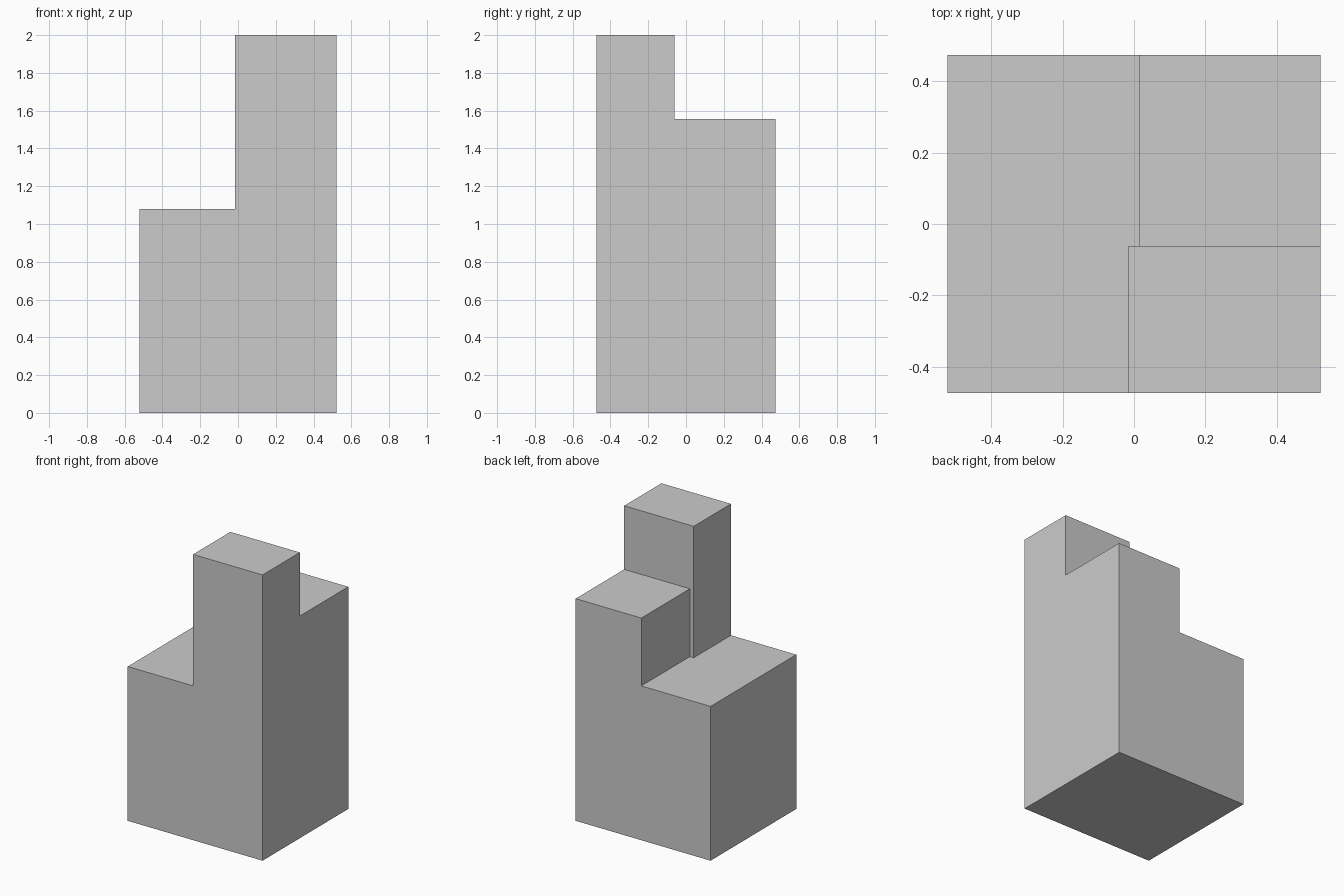
import bpy, bmesh

if "Cube" in bpy.data.objects:
    bpy.data.objects.remove(bpy.data.objects["Cube"])

W, D, H = 0.522, 0.474, 2.0        # half width, half depth, height
LOW, MID = 1.08, 1.555             # terrace heights
TOWER_X, BLOCK_X, STEP_Y = -0.016, 0.014, -0.062
PAD = 0.2                          # cutter overshoot


def prism(name, outline, z0, z1):
    """Extrude a flat outline from z0 to z1."""
    bm = bmesh.new()
    face = bm.faces.new([bm.verts.new((x, y, z0)) for x, y in outline])
    top = bmesh.ops.extrude_face_region(bm, geom=[face])["geom"]
    bmesh.ops.translate(bm, vec=(0, 0, z1 - z0),
                        verts=[v for v in top if isinstance(v, bmesh.types.BMVert)])
    bmesh.ops.recalc_face_normals(bm, faces=bm.faces)
    mesh = bpy.data.meshes.new(name)
    bm.to_mesh(mesh)
    bm.free()
    obj = bpy.data.objects.new(name, mesh)
    bpy.context.collection.objects.link(obj)
    return obj


# Full block
body = prism("stepped_block", [(-W, -D), (W, -D), (W, D), (-W, D)], 0, H)

# Low terrace on the left, slightly wider behind the tower
low_cut = prism("low_terrace_cutter", [
    (-W - PAD, -D - PAD), (TOWER_X, -D - PAD), (TOWER_X, STEP_Y),
    (BLOCK_X, STEP_Y), (BLOCK_X, D + PAD), (-W - PAD, D + PAD)], LOW, H + PAD)

# Middle terrace behind the tower
mid_cut = prism("middle_terrace_cutter", [
    (-W - PAD, STEP_Y), (W + PAD, STEP_Y),
    (W + PAD, D + PAD), (-W - PAD, D + PAD)], MID, H + PAD)

bpy.context.view_layer.objects.active = body
for cutter in (low_cut, mid_cut):
    cutter.hide_render = True
    mod = body.modifiers.new(cutter.name, 'BOOLEAN')
    mod.operation = 'DIFFERENCE'
    mod.solver = 'EXACT'
    mod.object = cutter
    bpy.ops.object.modifier_apply(modifier=mod.name)
    bpy.data.objects.remove(cutter)
